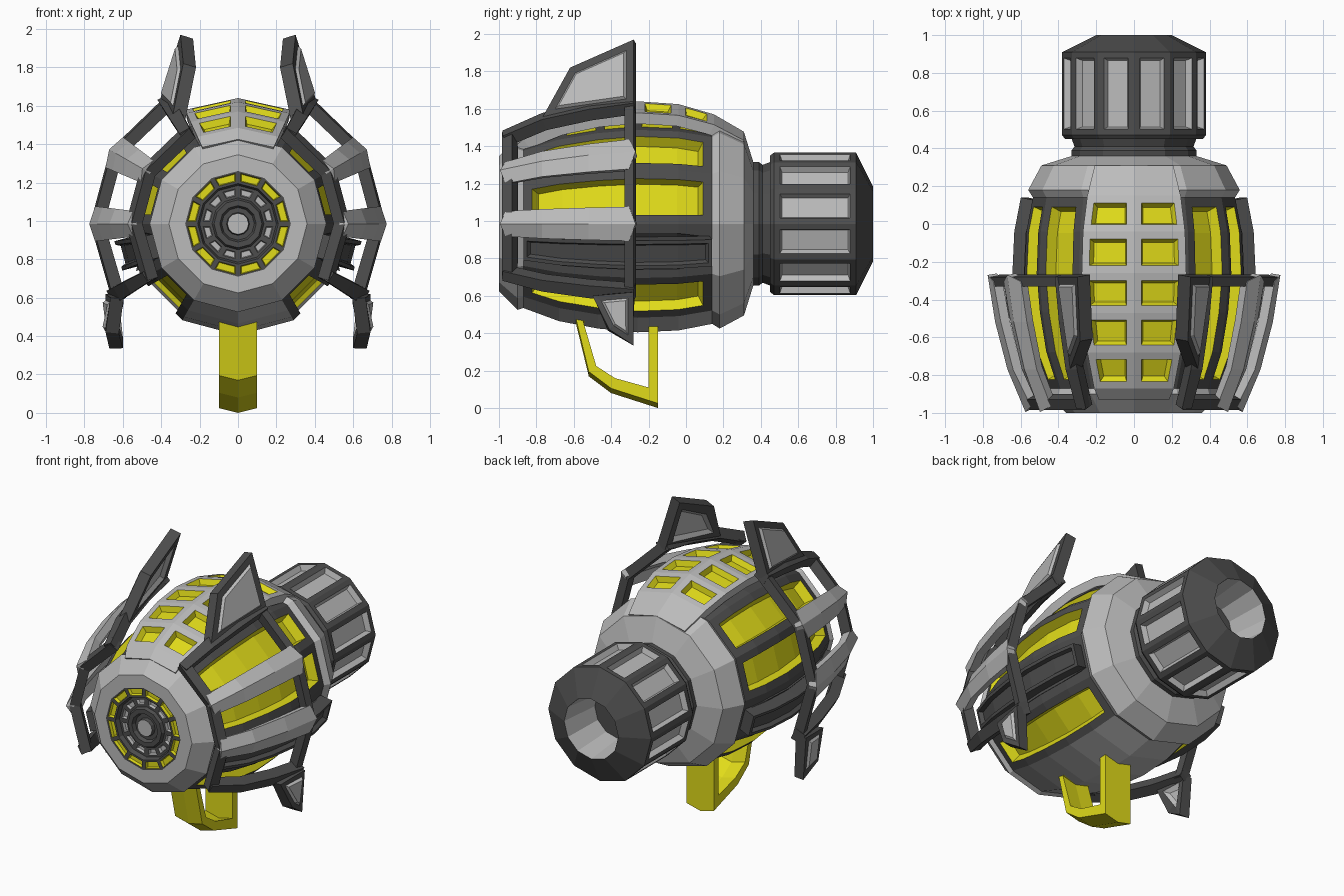
import bpy, bmesh
from math import cos, sin, radians

if "Cube" in bpy.data.objects:
    bpy.data.objects.remove(bpy.data.objects["Cube"])

CZ = 0.985                      # height of the barrel axis
LIGHT, DARK, YELLOW = 0, 1, 2
MATS = []
for nm, col in (("light_grey", (.5, .5, .5, 1)), ("dark_grey", (.075, .075, .075, 1)),
                ("yellow", (.75, .71, .01, 1))):
    m = bpy.data.materials.new(nm)
    m.diffuse_color = col
    m.use_nodes = True
    m.node_tree.nodes["Principled BSDF"].inputs["Base Color"].default_value = m.diffuse_color
    MATS.append(m)
RING = [30 * k for k in range(12)]


def polar(a, y, r):
    return (r * cos(radians(a)), y, CZ + r * sin(radians(a)))


def shell(prof, angles, closed=False, mat=LIGHT, cap0=False, cap1=False):
    """Sweep (y, r) profile over angles (deg or (deg, dr)); returns bm, verts, faces[row][col]."""
    bm = bmesh.new()
    angles = [a if isinstance(a, tuple) else (a, 0) for a in angles]
    v = [[bm.verts.new(polar(a, y, r + d)) for a, d in angles] for y, r in prof]
    n = len(angles)
    f = [[bm.faces.new((v[i][j], v[i + 1][j], v[i + 1][(j + 1) % n], v[i][(j + 1) % n]))
          for j in range(n if closed else n - 1)] for i in range(len(prof) - 1)]
    if cap0:
        bm.faces.new(v[0])
    if cap1:
        bm.faces.new(v[-1][::-1])
    for face in bm.faces:
        face.material_index = mat
    bm.normal_update()
    return bm, v, f


def recess(bm, faces, margin, depth, mat, bevel=0.012):
    """Leave a flat margin, then sink the middle and colour walls and floor."""
    bmesh.ops.inset_region(bm, faces=faces, thickness=margin, use_even_offset=True, use_boundary=True)
    bm.normal_update()
    r = bmesh.ops.inset_region(bm, faces=faces, thickness=bevel, depth=-depth,
                               use_even_offset=True, use_boundary=True)
    for face in list(faces) + r["faces"]:
        face.material_index = mat
    bm.normal_update()


def finish(name, bm, solid=0, mirror=False):
    me = bpy.data.meshes.new(name)
    bm.to_mesh(me)
    bm.free()
    for m in MATS:
        me.materials.append(m)
    ob = bpy.data.objects.new(name, me)
    bpy.context.collection.objects.link(ob)
    if solid:
        s = ob.modifiers.new("thickness", "SOLIDIFY")
        s.thickness, s.offset = solid, -1
    if mirror:
        ob.modifiers.new("mirror", "MIRROR").use_mirror_merge = False
    return ob


# Barrel hull: 12 sides, light collars at both ends, sunken yellow slits on the sides
mid = [(-.87, .45), (-.68, .52), (-.47, .56), (-.26, .58), (-.04, .57), (.14, .535)]
hull = [(-1, .275), (-1, .36), (-.9, .46)] + mid + [(.18, .56), (.31, .49), (.36, .33)]
bm, v, f = shell(hull, RING, closed=True)
rows = f[3:8]
for row in rows:
    for j, face in enumerate(row):
        face.material_index = LIGHT if j in (8, 9) else DARK
for j in (0, 1, 4, 5, 7, 10):
    recess(bm, [row[j] for row in rows], .05, .06, YELLOW, .015)
finish("barrel_hull", bm)

# Raised top strip with two columns of yellow windows
strip = [(-.93, .44), (-.87, .50), (-.68, .585), (-.47, .635), (-.26, .655), (-.04, .64),
         (.15, .585), (.31, .492)]
bm, v, f = shell(strip, [65, 90, 115])
for row in f[1:6]:
    for face in row:
        recess(bm, [face], .04, .035, YELLOW, .015)
finish("top_window_strip", bm, .06)

# Raised dark side panels
bm, v, f = shell([(y, r + .07) for y, r in mid], [-22, -8], mat=DARK)
recess(bm, [row[0] for row in f], .02, .025, DARK)
finish("side_panel", bm, .08, True)

# Front hub: concentric rings with small windows
hub = [(-.985, .055), (-.96, .06), (-.96, .085), (-.985, .095), (-.985, .125), (-.965, .135),
       (-.965, .2), (-.995, .21), (-.995, .28)]
bm, v, f = shell(hub, RING, closed=True, mat=DARK, cap0=True)
bm.faces.ensure_lookup_table()
bm.faces[-1].material_index = LIGHT
for row, margin, mat in ((f[5], .014, LIGHT), (f[7], .013, YELLOW)):
    for face in row:
        recess(bm, [face], margin, .02, mat, .004)
finish("front_hub", bm)

# Rear neck and knob with light windows and an open bore
knob = [(.33, .33), (.39, .33), (.41, .315), (.45, .33), (.45, .365), (.47, .38), (.91, .38), (1, .2), (.72, .17)]
bm, v, f = shell(knob, RING, closed=True, mat=DARK, cap1=True)
for face in f[7]:
    face.material_index = LIGHT
for face in f[5]:
    recess(bm, [face], .032, .035, LIGHT, .012)
finish("rear_knob", bm)

# Side cage: dark frame bars and arcs, light ridged ribs
cage = [(-.98, .56), (-.77, .665), (-.52, .73), (-.28, .77)]
for name, a in (("cage_top_bar", 60), ("cage_bottom_bar", -30)):
    bm, v, f = shell(cage, [a - 3, a + 3], mat=DARK)
    finish(name, bm, .07, True)
for name, p in (("cage_front_arc", [(-.985, .555), (-.93, .585)]),
                ("cage_rear_arc", [(-.33, .76), (-.28, .77)])):
    bm, v, f = shell(p, [-32, 0, 30, 62], mat=DARK)
    finish(name, bm, .065, True)
rib = [(-.965, .575), (-.77, .67), (-.52, .735), (-.305, .775)]
for name, a in (("middle_rib", 0), ("upper_rib", 30)):
    bm, v, f = shell(rib, [(a - 7, -.025), a, (a + 7, -.025)])
    v[0][1].co.y -= .03
    v[-1][1].co.y += .035
    finish(name, bm, .05, True)


# Fins on the rear arc: dark frame around a light panel
def fin(name, pts, margin):
    bm = bmesh.new()
    face = bm.faces.new([bm.verts.new(p) for p in pts])
    face.normal_update()
    if face.normal.x < 0:
        face.normal_flip()
    r = bmesh.ops.inset_region(bm, faces=[face], thickness=margin, use_even_offset=True, use_boundary=True)
    for rim in r["faces"]:
        rim.material_index = DARK
    bm.normal_update()
    r = bmesh.ops.inset_region(bm, faces=[face], thickness=.012, depth=.015,
                               use_even_offset=True, use_boundary=True)
    finish(name, bm, .07, True)


fin("upper_fin", [(.30, -.28, 1.97), (.285, -.62, 1.82), (.34, -.77, 1.55), (.41, -.28, 1.62)], .04)
fin("lower_fin", [(.67, -.28, .335), (.69, -.41, .42), (.665, -.5, .6), (.69, -.28, .62)], .03)

# Yellow handle loop below, slightly ridged along its middle
outer = [(-.6, .5), (-.52, .17), (-.4, .08), (-.15, 0), (-.15, .46)]
inner = [(-.55, .44), (-.48, .2), (-.38, .135), (-.2, .085), (-.2, .44)]
bm = bmesh.new()
lv = [[[bm.verts.new((x, y, z + abs(x) * .25)) for y, z in loop] for loop in (outer, inner)]
      for x in (-.1, 0, .1)]
for i in range(5):
    k = (i + 1) % 5
    for s in (0, 1):
        for w in (0, 1):
            bm.faces.new((lv[s][w][i], lv[s][w][k], lv[s + 1][w][k], lv[s + 1][w][i]))
    for s in (0, 2):
        bm.faces.new((lv[s][0][i], lv[s][0][k], lv[s][1][k], lv[s][1][i]))
bmesh.ops.recalc_face_normals(bm, faces=bm.faces[:])
for face in bm.faces:
    face.material_index = YELLOW
finish("handle", bm)
